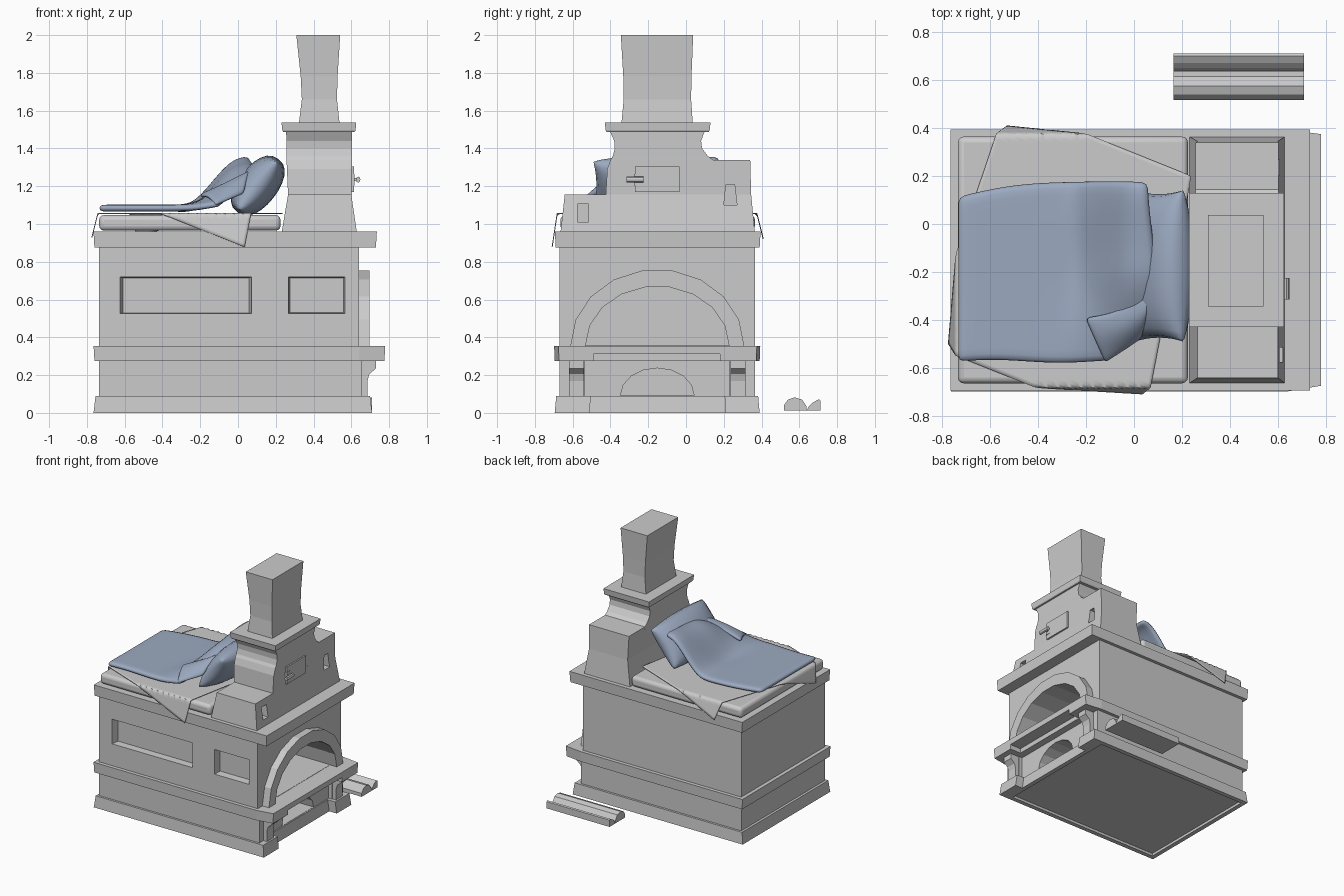
import bpy, bmesh, math
from mathutils import Vector, Matrix

if "Cube" in bpy.data.objects:
    bpy.data.objects.remove(bpy.data.objects["Cube"])

def finish(name, bm, smooth=None, mat=None):
    bmesh.ops.remove_doubles(bm, verts=bm.verts, dist=1e-5)
    bmesh.ops.recalc_face_normals(bm, faces=bm.faces)
    me = bpy.data.meshes.new(name)
    bm.to_mesh(me)
    bm.free()
    ob = bpy.data.objects.new(name, me)
    bpy.context.collection.objects.link(ob)
    if mat:
        me.materials.append(mat)
    if smooth:
        activate(ob)
        bpy.ops.object.shade_smooth_by_angle(angle=math.radians(smooth))
    return ob

def activate(ob):
    bpy.ops.object.select_all(action='DESELECT')
    ob.select_set(True)
    bpy.context.view_layer.objects.active = ob

def skin(name, rings):
    """Capped skin through rings of equal length."""
    bm = bmesh.new()
    vs = [[bm.verts.new(p) for p in r] for r in rings]
    n = len(vs[0])
    for a, b in zip(vs, vs[1:]):
        for i in range(n):
            bm.faces.new((a[i], a[(i + 1) % n], b[(i + 1) % n], b[i]))
    bm.faces.new(vs[0])
    bm.faces.new(vs[-1])
    return finish(name, bm)

def loft(name, levels):
    """Rectangular sections (z, x0, x1, y0, y1)."""
    return skin(name, [[(a, c, z), (b, c, z), (b, d, z), (a, d, z)] for z, a, b, c, d in levels])

def box(name, x0, x1, y0, y1, z0, z1):
    return loft(name, [(z0, x0, x1, y0, y1), (z1, x0, x1, y0, y1)])

def prism(name, pts, axis, a, b, s=1.0):
    """Extrude a 2D outline along an axis from a to b; s scales the far end."""
    cu = (min(p[0] for p in pts) + max(p[0] for p in pts)) / 2
    cv = (min(p[1] for p in pts) + max(p[1] for p in pts)) / 2
    def put(u, v, w):
        return {'x': (w, u, v), 'y': (u, w, v), 'z': (u, v, w)}[axis]
    return skin(name, [[put(u, v, a) for u, v in pts],
                       [put(cu + (u - cu) * s, cv + (v - cv) * s, b) for u, v in pts]])

def cut(ob, *cutters):
    for c in cutters:
        c.hide_render = True
        m = ob.modifiers.new('cut', 'BOOLEAN')
        m.operation, m.solver, m.object = 'DIFFERENCE', 'EXACT', c
        activate(ob)
        bpy.ops.object.modifier_apply(modifier=m.name)
        bpy.data.objects.remove(c)

def arch(w, h, z, n=9, cy=-0.152):
    return [(cy - w * math.cos(math.pi * i / n), z + h * math.sin(math.pi * i / n)) for i in range(n + 1)]

def rect(a, b, c, d):
    return [(a, c), (b, c), (b, d), (a, d)]

def ramp(t):
    t = max(0.0, min(1.0, t))
    return t * t * (3 - 2 * t)

def sheet(name, f, nu, nv, thick, mat=None):
    """Cloth surface from f(u, v), thickened and smoothed."""
    bm = bmesh.new()
    g = [[bm.verts.new(f(i / nu, j / nv)) for j in range(nv + 1)] for i in range(nu + 1)]
    for i in range(nu):
        for j in range(nv):
            bm.faces.new((g[i][j], g[i + 1][j], g[i + 1][j + 1], g[i][j + 1]))
    ob = finish(name, bm, 60, mat)
    m = ob.modifiers.new('thickness', 'SOLIDIFY')
    m.thickness, m.offset = thick, 0
    if thick > 0.01:
        ob.modifiers.new('smooth', 'SUBSURF').levels = 1
    return ob

blue = bpy.data.materials.new('blue_cloth')
blue.diffuse_color = (0.33, 0.40, 0.53, 1)
blue.use_nodes = True
blue.node_tree.nodes["Principled BSDF"].inputs["Base Color"].default_value = blue.diffuse_color

# Plinth with a notched front and a recessed underside
plinth = prism('plinth', [(-.765, -.695), (.71, -.695), (.71, -.51), (.645, -.51), (.645, .21),
                          (.71, .21), (.71, .39), (-.765, .39)], 'z', 0, .09, .985)
cut(plinth, box('c', -.73, .61, -.66, .355, -.1, .02))

# Lower body with log niche
lower = box('lower_body', -.735, .625, -.67, .365, .085, .28)
cut(lower, prism('c', arch(.195, .145, .092, 8), 'x', .0, .9))

# Corner posts and curved brackets under the shelf
for k, (p0, p1, b0, b1) in enumerate([(-.67, -.535, -.62, -.54), (.23, .365, .235, .315)]):
    box(f'corner_post_{k}', .6, .655, p0, p1, .085, .28)
    prism(f'shelf_bracket_{k}', [(.62, .085), (.685, .085), (.685, .17), (.695, .205), (.73, .235),
                                 (.73, .28), (.62, .28)], 'y', b0, b1)

# Hearth shelf
shelf = prism('hearth_shelf', [(-.76, -.695), (.64, -.695), (.775, -.672), (.775, .372), (.64, .39),
                               (-.76, .39)], 'z', .275, .355, 1.006)
cut(shelf, box('c', .68, .9, -.49, .18, .2, .312))

# Oven body with hearth opening and front niches
body = box('oven_body', -.735, .64, -.67, .365, .35, .89)
cut(body, prism('c', arch(.38, .315, .357), 'x', -.2, .9),
    prism('c', rect(-.627, .075, .525, .72), 'y', -.68, -.615, .95),
    prism('c', rect(.265, .568, .525, .72), 'y', -.68, -.615, .93))
prism('hearth_arch', arch(.46, .405, .355) + arch(.38, .315, .355)[::-1], 'x', .63, .697)

# Cornice
loft('cornice', [(.875, -.76, .73, -.69, .39), (.96, -.765, .735, -.694, .395)])

# Chimney base: stepped shoulders and curved neck
front_step = loft('chimney_front_step', [(.95, .23, .63, -.665, -.3), (1.155, .265, .6, -.642, -.3)])
cut(front_step, box('c', .56, .8, -.575, -.515, 1.01, 1.105))
back_step = loft('chimney_back_step', [(.95, .23, .63, 0, .365), (1.155, .265, .6, 0, .345),
                                       (1.34, .257, .603, 0, .34)])
cut(back_step, prism('c', [(.2, 1.1), (.27, 1.1), (.257, 1.21), (.212, 1.21)], 'x', .55, .8))
loft('chimney_neck', [(.95, .23, .63, -.43, .145), (1.155, .265, .6, -.425, .143),
                      (1.29, .259, .602, -.417, .143), (1.34, .257, .603, -.4, .143),
                      (1.36, .257, .603, -.387, .115), (1.4, .256, .604, -.377, .085),
                      (1.44, .256, .604, -.38, .08), (1.495, .255, .605, -.405, .1)])
loft('chimney_band', [(1.487, .24, .617, -.42, .12), (1.495, .235, .622, -.425, .125),
                      (1.537, .23, .626, -.43, .13)])
loft('chimney_stack', [(1.53, .322, .538, -.342, .036), (1.66, .338, .524, -.33, .027),
                       (1.78, .332, .527, -.332, .029), (2, .309, .541, -.345, .038)])

# Flue door and handle
box('flue_door', .57, .613, -.27, -.035, 1.17, 1.305)
box('handle_plate', .59, .617, -.275, -.235, 1.205, 1.265)
box('handle_stem', .6, .64, -.262, -.245, 1.227, 1.243)
prism('handle_lever', [(.636 + .012 * math.cos(i * math.pi / 4), 1.235 + .016 * math.sin(i * math.pi / 4))
                       for i in range(8)], 'y', -.315, -.225)

# Mattress
mattress = box('mattress', -.735, .225, -.665, .365, .965, 1.047)
m = mattress.modifiers.new('round', 'BEVEL')
m.width, m.segments = .025, 3
activate(mattress)
bpy.ops.object.shade_smooth_by_angle(angle=math.radians(50))

# Bed sheet laid askew with hanging corners
A, B, C, D = (.035, -.86), (-.87, -.5), (-.53, .51), (.24, .2)
def drape(u, v):
    x, y = [(A[k] * (1 - u) + B[k] * u) * (1 - v) + (D[k] * (1 - u) + C[k] * u) * v for k in (0, 1)]
    ex, lo, hi = max(0, -.742 - x), max(0, -.682 - y), max(0, y - .375)
    x, y = min(.235, x + ex * .75), y + lo * .85 - hi * .75
    return x, y, 1.056 - ex - lo - hi
sheet('bed_sheet', drape, 60, 60, .005)

# Pillow leaning on the chimney
bm = bmesh.new()
N = 12
turn = Matrix.Translation((.105, -.175, 1.203)) @ Matrix.Rotation(math.radians(-52), 4, 'Y')
for side in (1, -1):
    g = []
    for i in range(N + 1):
        row = []
        for j in range(N + 1):
            a, b = math.sin((i / N - .5) * math.pi), math.sin((j / N - .5) * math.pi)
            h = .105 * ((1 - a * a) * (1 - b * b)) ** .4
            row.append(bm.verts.new(turn @ Vector((.178 * a * (1 - .1 * b * b),
                                                   .315 * b * (.95 + .05 * a * a), side * h))))
        g.append(row)
    for i in range(N):
        for j in range(N):
            bm.faces.new((g[i][j], g[i + 1][j], g[i + 1][j + 1], g[i][j + 1]))
finish('pillow', bm, 70, blue)

# Blanket rising over the pillow, with a turned-back corner
def cover(u, v):
    end = -.1 + .19 * ramp(v / .4) - .03 * ramp(v * 2 - 1)
    x = -.735 + (end + .735) * u
    y = -.575 + v * (.69 + .07 * math.sin(u * 2.2)) + .006 * math.sin(u * 7)
    rise = .03 + .2 * ramp(v / .55) + .02 * ramp(v * 4 - 3)
    z = 1.084 + rise * ramp((x + .27) / .3) + .012 * math.sin(v * 9) * ramp((x + .35) / .2)
    return x, y, z
sheet('blanket', cover, 16, 14, .036, blue)

P = [Vector(p) for p in ((-.205, -.39, 1.145), (-.12, -.58, 1.1), (.09, -.26, 1.27), (.03, -.475, 1.16))]
def flap(u, v):
    p = (P[0] * (1 - v) + P[1] * v) * (1 - u) + (P[2] * (1 - v) + P[3] * v) * u
    p.z += .05 * math.sin(v * math.pi) * (.4 + .6 * u)
    p.y -= .03 * math.sin(u * math.pi) * (1 - v)
    return p
sheet('blanket_fold', flap, 8, 6, .025, blue)

# Split logs on the ground
prism('log_half', [(.518, .013), (.518, .04), (.54, .07), (.575, .082), (.615, .07), (.638, .035),
                   (.64, .013)], 'x', .165, .71)
prism('log_quarter', [(.64, .013), (.65, .033), (.672, .055), (.702, .072), (.712, .066), (.712, .013)],
      'x', .165, .71)
